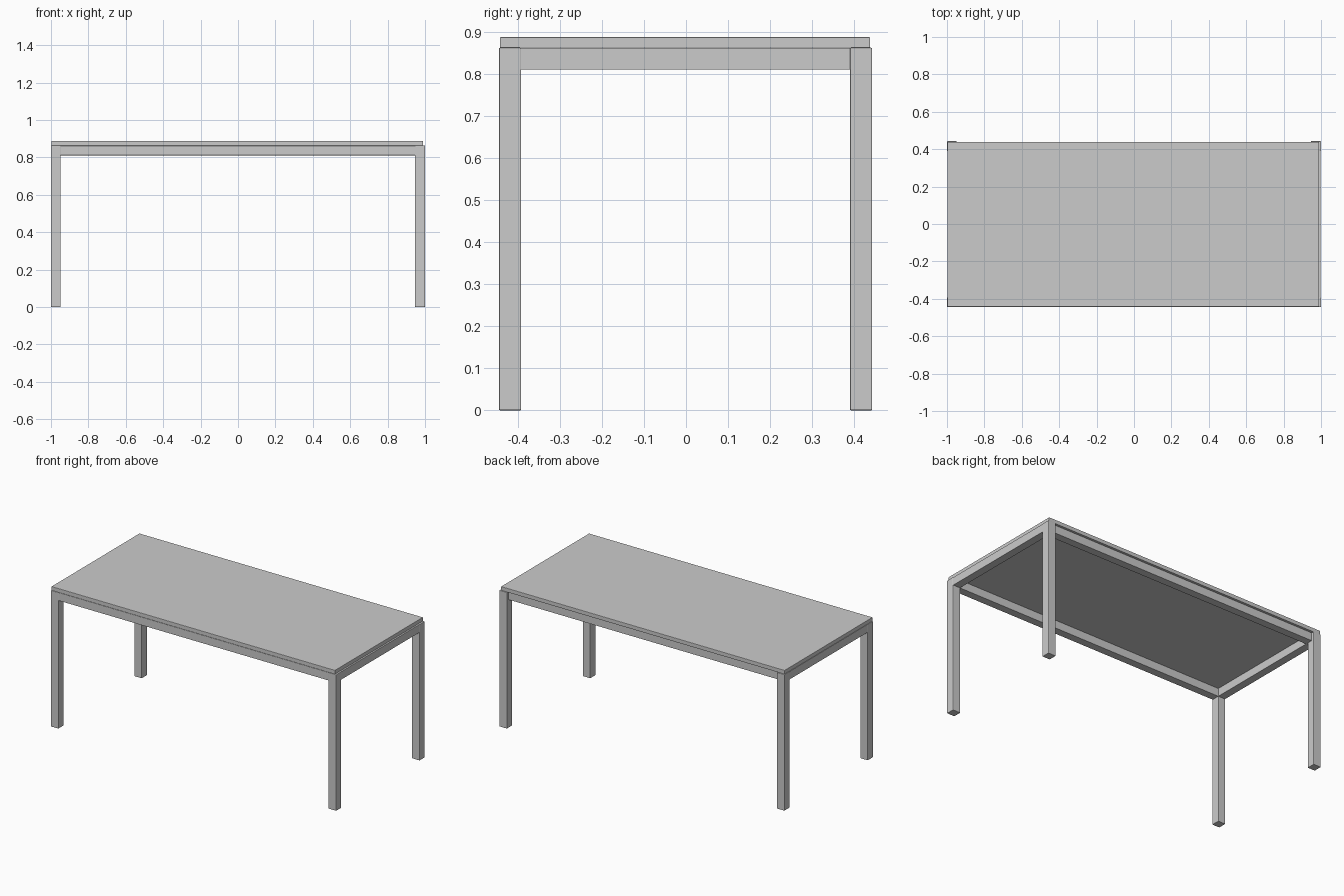
import bpy

if "Cube" in bpy.data.objects:
    bpy.data.objects.remove(bpy.data.objects["Cube"])

def box(name, x, y, z, bevel=0.003):
    """Bevelled box from (min, max) ranges on each axis."""
    bpy.ops.mesh.primitive_cube_add(
        size=1, location=[(r[0] + r[1]) / 2 for r in (x, y, z)])
    ob = bpy.context.object
    ob.name = name
    ob.scale = [r[1] - r[0] for r in (x, y, z)]
    bpy.ops.object.transform_apply(location=False, rotation=False, scale=True)
    mod = ob.modifiers.new("soft_edges", 'BEVEL')
    mod.width = bevel
    mod.segments = 2
    return ob

LEG_TOP = 0.863
RAIL_Z = (0.811, 0.862)

# Tabletop slab, slightly short of the legs at right and back
box("tabletop", (-0.998, 0.99), (-0.443, 0.438), (LEG_TOP, 0.888), 0.002)

# Four square legs
for side, x in (("left", (-1.0, -0.948)), ("right", (0.946, 1.0))):
    for end, y in (("front", (-0.445, -0.392)), ("back", (0.39, 0.443))):
        box(f"{end}_{side}_leg", x, y, (0, LEG_TOP))

# Long rails; the back one is set in from the tabletop edge
box("front_rail", (-0.95, 0.948), (-0.442, -0.392), RAIL_Z, 0.001)
box("back_rail", (-0.95, 0.948), (0.375, 0.425), RAIL_Z, 0.001)

# Short end rails
box("left_rail", (-0.998, -0.948), (-0.394, 0.392), RAIL_Z, 0.001)
box("right_rail", (0.948, 0.998), (-0.394, 0.392), RAIL_Z, 0.001)
